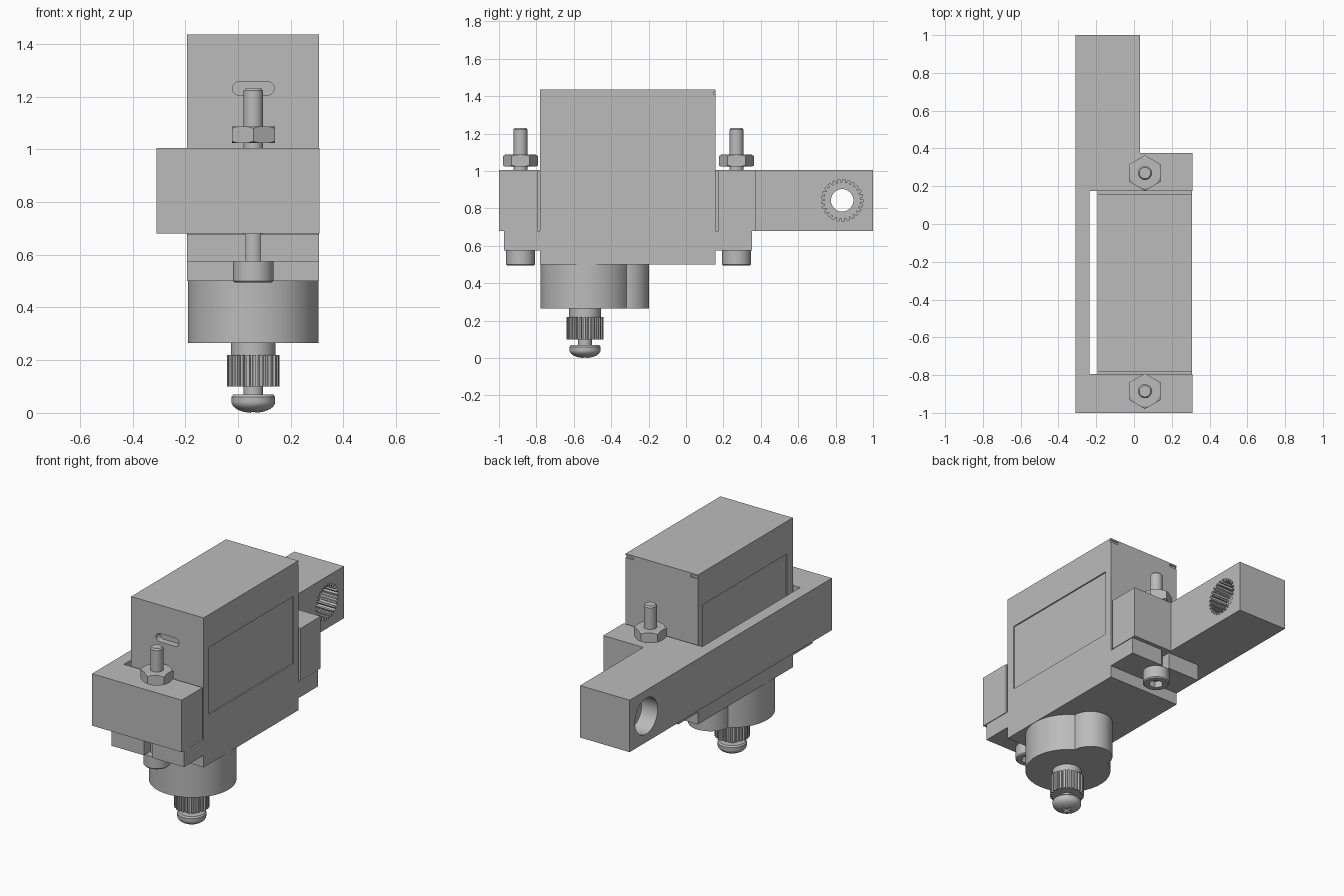
import bpy, bmesh, math
from mathutils import Matrix, Vector

cube = bpy.data.objects.get("Cube")
if cube:
    bpy.data.objects.remove(cube, do_unlink=True)

grey = bpy.data.materials.new("plain grey")
grey.use_nodes = True
grey.diffuse_color = (0.5, 0.5, 0.5, 1)
grey.node_tree.nodes["Principled BSDF"].inputs["Base Color"].default_value = (0.5, 0.5, 0.5, 1)

AXES = {
    "z": lambda u, v, w: (u, v, w),
    "x": lambda u, v, w: (w, u, v),
    "y": lambda u, v, w: (u, w, v),
}


def finish(name, bm):
    bmesh.ops.recalc_face_normals(bm, faces=bm.faces)
    mesh = bpy.data.meshes.new(name)
    bm.to_mesh(mesh)
    bm.free()
    mesh.materials.append(grey)
    obj = bpy.data.objects.new(name, mesh)
    bpy.context.collection.objects.link(obj)
    return obj


def prism(name, outline, lo, hi, axis="z"):
    """Extrude a flat outline from lo to hi along an axis."""
    bm = bmesh.new()
    ends = [[bm.verts.new(AXES[axis](u, v, w)) for u, v in outline] for w in (lo, hi)]
    bm.faces.new(ends[0])
    bm.faces.new(ends[1])
    n = len(outline)
    for i in range(n):
        j = (i + 1) % n
        bm.faces.new((ends[0][i], ends[0][j], ends[1][j], ends[1][i]))
    return finish(name, bm)


def rect(u0, u1, v0, v1):
    return [(u0, v0), (u1, v0), (u1, v1), (u0, v1)]


def ring(cu, cv, r, n=48, turn=0.0):
    return [(cu + r * math.cos(turn + math.tau * i / n),
             cv + r * math.sin(turn + math.tau * i / n)) for i in range(n)]


def toothed(cu, cv, r_out, r_in, teeth):
    pts = []
    for i in range(teeth):
        for k, r in ((-0.3, r_out), (0.15, r_out), (0.25, r_in), (0.6, r_in)):
            a = math.tau * (i + k) / teeth
            pts.append((cu + r * math.cos(a), cv + r * math.sin(a)))
    return pts


def lathe(name, profile, cx, cy, n=40):
    """Turn a (radius, z) profile about a vertical axis; ends are capped."""
    bm = bmesh.new()
    rows = [[bm.verts.new((x, y, z)) for x, y in ring(cx, cy, r, n)] for r, z in profile]
    for a, b in zip(rows, rows[1:]):
        for i in range(n):
            j = (i + 1) % n
            bm.faces.new((a[i], a[j], b[j], b[i]))
    bm.faces.new(rows[0])
    bm.faces.new(rows[-1])
    return finish(name, bm)


def boolean(obj, tool, operation="DIFFERENCE"):
    mod = obj.modifiers.new("bool", "BOOLEAN")
    mod.operation, mod.object, mod.solver = operation, tool, "EXACT"
    deps = bpy.context.evaluated_depsgraph_get()
    mesh = bpy.data.meshes.new_from_object(obj.evaluated_get(deps))
    obj.modifiers.clear()
    obj.data = mesh
    bpy.data.objects.remove(tool, do_unlink=True)


SX = 0.058                 # shared x of all screws and the output shaft
SCREW_Y = (-0.885, 0.27)
OUT_Y = -0.54
parts = []

# Bracket: open-sided clamp with a long arm
bracket = prism("bracket", [
    (-0.31, -1), (0.31, -1), (0.31, -0.793), (-0.235, -0.793), (-0.235, 0.175),
    (0.31, 0.175), (0.31, 0.375), (0.033, 0.375), (0.033, 1), (-0.31, 1)], 0.68, 1.005)
HY, HZ = 0.835, 0.843
boolean(bracket, prism("cut", ring(HY, HZ, 0.06), -0.5, 0.5, "x"))
boolean(bracket, prism("cut", ring(HY, HZ, 0.112), -0.5, -0.2, "x"))
boolean(bracket, prism("cut", toothed(HY, HZ, 0.112, 0.095, 25), -0.09, 0.5, "x"))
parts.append(bracket)

# Motor body with mounting flanges
body = prism("motor_body", [
    (-0.78, 0.5), (0.157, 0.5), (0.157, 0.575), (0.353, 0.575), (0.353, 0.678),
    (0.157, 0.678), (0.157, 1.435), (-0.78, 1.435), (-0.78, 0.678),
    (-0.973, 0.678), (-0.973, 0.575), (-0.78, 0.575)], -0.193, 0.308, "x")
panel = rect(-0.725, 0.108, 0.81, 1.23)
boolean(body, prism("cut", panel, 0.3, 0.5, "x"))
boolean(body, prism("cut", panel, -0.4, -0.185, "x"))
for y0, y1 in ((-1.1, -0.86), (0.245, 0.5)):
    boolean(body, prism("cut", rect(SX - 0.027, SX + 0.027, y0, y1), 0.55, 0.7))
# Cable opening: rounded slot in the front wall
slot = [(SX + s * (0.053 + 0.026 * math.cos(a)), 1.231 + s * 0.026 * math.sin(a))
        for s in (1, -1) for a in [math.pi * (i / 10 - 0.5) for i in range(11)]]
boolean(body, prism("cut", slot, -0.9, -0.74, "y"))
# Small corner reliefs at the back top edge
for x0, x1 in ((-0.25, -0.14), (0.255, 0.4)):
    boolean(body, prism("cut", rect(x0, x1, 0.15, 0.2), 1.41, 1.425))
parts.append(body)

# Gear housing: two merged round bosses
housing = prism("gear_housing", ring(SX, -0.531, 0.248, 72), 0.265, 0.5)
boolean(housing, prism("cut", ring(SX, -0.325, 0.127, 48), 0.265, 0.5), "UNION")
parts.append(housing)

# Output shaft, spline and its retaining screw
parts.append(lathe("output_collar", [(0.085, 0.22), (0.085, 0.27)], SX, OUT_Y))
parts.append(prism("output_spline", toothed(SX, OUT_Y, 0.1, 0.086, 25), 0.1, 0.22))
head = [(0.083 * math.sin(a), 0.042 - 0.042 * math.cos(a))
        for a in [math.radians(8 + 82 * i / 9) for i in range(10)]]
horn = lathe("output_screw", head + [(0.083, 0.06), (0.076, 0.069), (0.037, 0.069), (0.037, 0.11)],
             SX, OUT_Y)
for w, d in ((0.03, 0.008), (0.008, 0.03)):
    boolean(horn, prism("cut", rect(SX - w, SX + w, OUT_Y - d, OUT_Y + d), -0.1, 0.025))
parts.append(horn)

# Mounting bolts and chamfered hex nuts
for label, y in zip(("front", "back"), SCREW_Y):
    bolt = lathe(label + "_bolt", [
        (0.07, 0.494), (0.077, 0.501), (0.077, 0.575), (0.037, 0.575),
        (0.037, 1.222), (0.03, 1.23)], SX, y)
    boolean(bolt, prism("cut", ring(SX, y, 0.044, 6), 0.4, 0.535))
    parts.append(bolt)
    nut = prism(label + "_nut", ring(SX, y, 0.094, 6, math.pi / 2), 1.023, 1.087)
    boolean(nut, lathe("cut", [(0.08, 1.022), (0.097, 1.032), (0.097, 1.078), (0.08, 1.088)],
                       SX, y), "INTERSECT")
    parts.append(nut)

# Smooth the round walls, keep the edges crisp
bpy.ops.object.select_all(action="DESELECT")
for obj in parts:
    obj.select_set(True)
bpy.context.view_layer.objects.active = parts[0]
bpy.ops.object.shade_smooth_by_angle(angle=math.radians(25))
